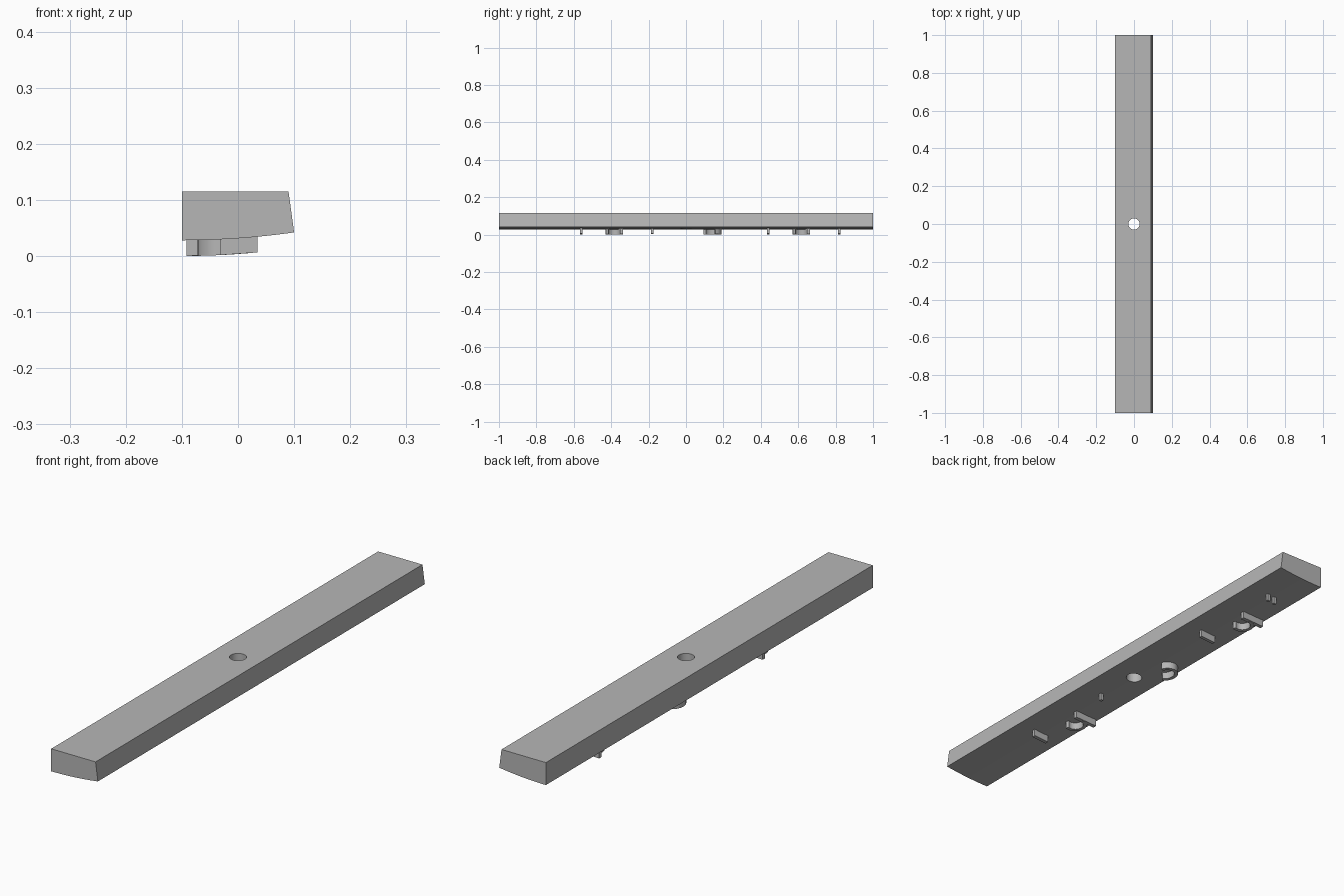
import bpy, bmesh, math

cube = bpy.data.objects.get("Cube")
if cube:
    bpy.data.objects.remove(cube, do_unlink=True)

grey = bpy.data.materials.new("plain grey")
grey.use_nodes = True
colour = (0.47, 0.47, 0.47, 1)
grey.diffuse_color = colour
grey.node_tree.nodes["Principled BSDF"].inputs["Base Color"].default_value = colour

RELIEF = 0.028


def underside(x):
    """Height of the gently curved underside of the bar."""
    return 0.028 + 0.35 * (x + 0.1) ** 2


def finish(name, bm):
    bmesh.ops.recalc_face_normals(bm, faces=bm.faces)
    mesh = bpy.data.meshes.new(name)
    bm.to_mesh(mesh)
    bm.free()
    mesh.materials.append(grey)
    ob = bpy.data.objects.new(name, mesh)
    bpy.context.collection.objects.link(ob)
    return ob


def ridge(name, path, width):
    """Strip of the given width along an xy path, following the underside."""
    bm = bmesh.new()
    rings = []
    for i, (x, y) in enumerate(path):
        a, b = path[max(i - 1, 0)], path[min(i + 1, len(path) - 1)]
        dx, dy = b[0] - a[0], b[1] - a[1]
        k = width / 2 / math.hypot(dx, dy)
        ring = []
        for side, drop in ((1, 0), (1, 1), (-1, 1), (-1, 0)):
            px, py = x - dy * k * side, y + dx * k * side
            z = underside(px) + (-RELIEF if drop else 0.003)
            ring.append(bm.verts.new((px, py, z)))
        rings.append(ring)
    for r, s in zip(rings, rings[1:]):
        for j in range(4):
            bm.faces.new((r[j], r[j - 1], s[j - 1], s[j]))
    bm.faces.new(rings[0])
    bm.faces.new(rings[-1])
    return finish(name, bm)


def arc(cx, cy, rx, ry, start, end, steps=16):
    angles = [math.radians(start + (end - start) * i / steps) for i in range(steps + 1)]
    return [(cx + rx * math.cos(t), cy + ry * math.sin(t)) for t in angles]


# Long bar: flat top, one leaning side, curved underside
profile = [(-0.1, 0.115), (0.09, 0.115)]
profile += [(0.1 - 0.2 * i / 12, underside(0.1 - 0.2 * i / 12)) for i in range(13)]
bm = bmesh.new()
front = bm.faces.new([bm.verts.new((x, -1, z)) for x, z in profile])
extruded = bmesh.ops.extrude_face_region(bm, geom=[front])["geom"]
bmesh.ops.translate(bm, vec=(0, 2, 0),
                    verts=[v for v in extruded if isinstance(v, bmesh.types.BMVert)])
bar = finish("bar", bm)

# Round through hole in the middle
bm = bmesh.new()
bmesh.ops.create_cone(bm, cap_ends=True, segments=32, radius1=0.03, radius2=0.03, depth=1)
cutter = finish("hole_cutter", bm)
cutter.hide_render = True
cut = bar.modifiers.new("hole", 'BOOLEAN')
cut.operation, cut.object, cut.solver = 'DIFFERENCE', cutter, 'EXACT'
bpy.context.view_layer.objects.active = bar
bar.select_set(True)
bpy.ops.object.modifier_apply(modifier=cut.name)
bpy.data.objects.remove(cutter, do_unlink=True)

# Raised ridges on the underside, repeated along the bar
for label, shift in (("front", 0), ("back", 1)):
    y = shift - 0.56
    ridge(f"{label}_straight_rib", [(0.035, y), (-0.031, y)], 0.014)
    y = shift - 0.345
    ridge(f"{label}_long_rib", [(0.005, y), (-0.092, y)], 0.016)
    ridge(f"{label}_curved_rib", arc(-0.03, y - 0.04, 0.035, 0.038, 90, 290), 0.014)
    y = shift - 0.18
    ridge(f"{label}_peg", [(0.02, y), (0.008, y)], 0.012)
ridge("back_second_peg", [(-0.01, 0.82), (-0.022, 0.82)], 0.012)
ridge("middle_curved_rib", arc(-0.045, 0.14, 0.035, 0.042, 20, 250), 0.014)

# Crisp shading with smooth curves
for ob in bpy.context.collection.objects:
    if ob.type == 'MESH' and grey.name in ob.data.materials:
        ob.select_set(True)
bpy.ops.object.shade_smooth_by_angle(angle=math.radians(30))
